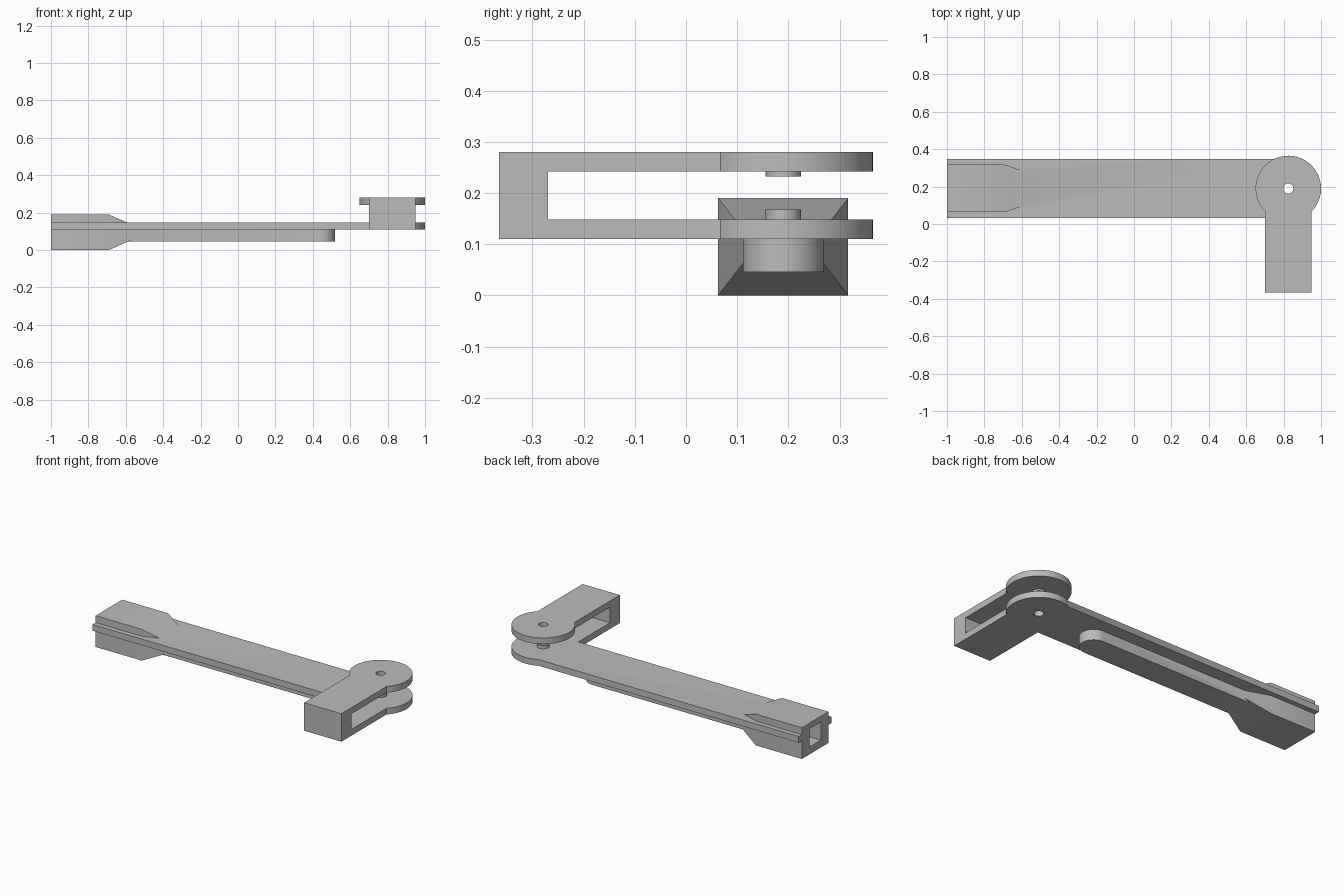
import bpy, bmesh, math

if "Cube" in bpy.data.objects:
    bpy.data.objects.remove(bpy.data.objects["Cube"])

CX, CY, R, HW = 0.825, 0.19, 0.175, 0.125   # pivot centre, disc radius, bracket half width
FRONT = -0.365

grey = bpy.data.materials.new("light grey plastic")
grey.diffuse_color = (0.5, 0.5, 0.5, 1)
grey.use_nodes = True
grey.node_tree.nodes["Principled BSDF"].inputs["Base Color"].default_value = grey.diffuse_color


def loft(name, sections):
    """Solid skinned through matching rings of 3D points, capped at both ends."""
    bm = bmesh.new()
    rings = [[bm.verts.new(p) for p in s] for s in sections]
    for a, b in zip(rings, rings[1:]):
        for i in range(len(a)):
            j = (i + 1) % len(a)
            bm.faces.new((a[i], a[j], b[j], b[i]))
    bm.faces.new(rings[0][::-1])
    bm.faces.new(rings[-1])
    bmesh.ops.recalc_face_normals(bm, faces=bm.faces)
    me = bpy.data.meshes.new(name)
    bm.to_mesh(me)
    bm.free()
    me.materials.append(grey)
    ob = bpy.data.objects.new(name, me)
    bpy.context.collection.objects.link(ob)
    return ob


def slab(name, outline, z0, z1):
    return loft(name, [[(x, y, z) for x, y in outline] for z in (z0, z1)])


def arc(cx, cy, r, a0, a1, n=48):
    return [(cx + r * math.cos(a0 + (a1 - a0) * i / n),
             cy + r * math.sin(a0 + (a1 - a0) * i / n)) for i in range(n + 1)]


def rect(x, hy, z0, z1):
    return [(x, CY - hy, z0), (x, CY + hy, z0), (x, CY + hy, z1), (x, CY - hy, z1)]


def disc(name, r, z0, z1):
    return slab(name, arc(CX, CY, r, 0, math.tau, 48)[:-1], z0, z1)


def combine(base, tool, op):
    mod = base.modifiers.new(op, 'BOOLEAN')
    mod.operation, mod.object, mod.solver = op, tool, 'EXACT'
    bpy.context.view_layer.objects.active = base
    bpy.ops.object.modifier_apply(modifier=mod.name)
    bpy.data.objects.remove(tool)


# Long plate with the lower bracket tongue and disc in one outline
a_side = -math.acos(HW / R)
a_bar = math.pi - math.asin(0.157 / R)
tongue = [(CX - HW, FRONT), (CX + HW, FRONT)]
arm = slab("hinged_arm",
           [(-1, CY - 0.157), (CX - HW, CY - 0.157)] + tongue
           + arc(CX, CY, R, a_side, a_bar) + [(-1, CY + 0.157)], 0.11, 0.148)

# Upper bracket tongue and disc, and the wall that carries it
upper = slab("upper_bracket", tongue + arc(CX, CY, R, a_side, math.pi - a_side), 0.242, 0.28)
wall = slab("bracket_wall", tongue + [(CX + HW, -0.27), (CX - HW, -0.27)], 0.148, 0.242)

# Rail under the plate with a round end
rail = slab("under_rail", [(-0.7, CY - 0.0785)]
            + arc(0.441, CY, 0.0785, -math.pi / 2, math.pi / 2, 32)
            + [(-0.7, CY + 0.0785)], 0.046, 0.12)

# Block grip that tapers into the rail
grip = loft("grip", [rect(-1, 0.127, 0, 0.19), rect(-0.69, 0.127, 0, 0.19),
                     rect(-0.545, 0.077, 0.065, 0.126)])

# Pivot bosses on the inner faces of the discs
low_boss = disc("lower_boss", 0.035, 0.13, 0.168)
top_boss = disc("upper_boss", 0.035, 0.232, 0.26)

for part in (wall, upper, rail, grip, low_boss, top_boss):
    combine(arm, part, 'UNION')

# Pivot hole and square socket in the grip end
combine(arm, disc("pivot_hole", 0.027, 0, 0.4), 'DIFFERENCE')
combine(arm, loft("socket", [rect(-1.1, 0.055, 0.045, 0.155),
                             rect(-0.7, 0.055, 0.045, 0.155)]), 'DIFFERENCE')

bpy.ops.object.select_all(action='DESELECT')
arm.select_set(True)
bpy.context.view_layer.objects.active = arm
bpy.ops.object.shade_smooth_by_angle(angle=math.radians(30))
